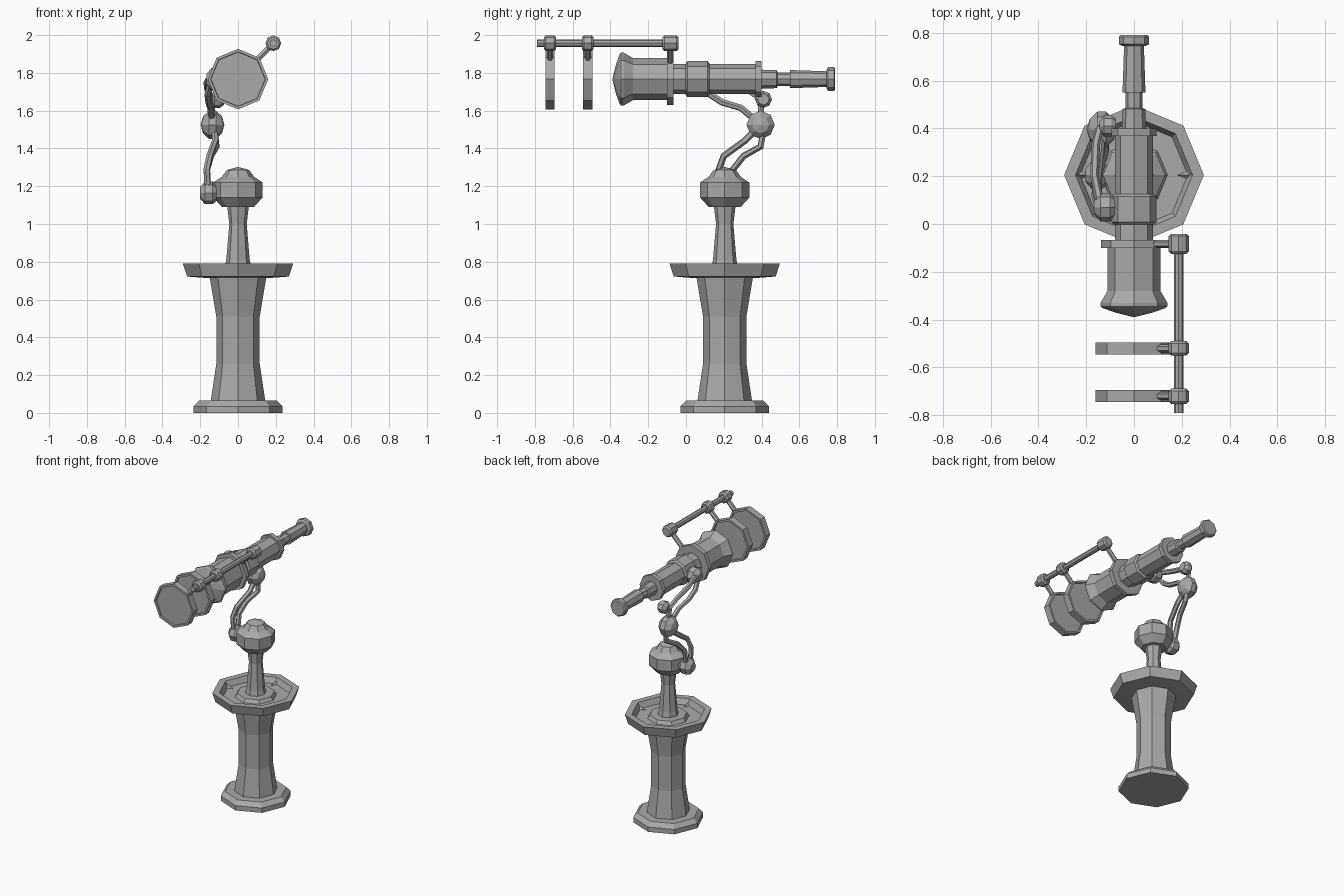
import bpy, bmesh
from math import pi, cos, sin
from mathutils import Matrix, Vector

if "Cube" in bpy.data.objects:
    bpy.data.objects.remove(bpy.data.objects["Cube"])

metal = bpy.data.materials.new("grey_metal")
metal.use_nodes = True
GREY = (0.4, 0.4, 0.4, 1)
metal.diffuse_color = GREY
metal.node_tree.nodes["Principled BSDF"].inputs["Base Color"].default_value = GREY

UP = Matrix.Identity(4)
ALONG_Y = Matrix.Rotation(-pi / 2, 4, 'X')
ALONG_X = Matrix.Rotation(pi / 2, 4, 'Y')
STAND_Y = 0.205
AXIS_Z = 1.767
ROD = Vector((0.187, 0, 1.957))


def lathe(name, profile, centre, axis=UP, sides=8):
    """Turn a (radius, height) profile around an axis, flat shaded."""
    bm = bmesh.new()
    rings = []
    for r, h in profile:
        if r == 0:
            rings.append([bm.verts.new((0, 0, h))] * sides)
        else:
            rings.append([bm.verts.new((r * cos(2 * pi * i / sides), r * sin(2 * pi * i / sides), h))
                          for i in range(sides)])
    for a, b in zip(rings, rings[1:]):
        for i in range(sides):
            j = (i + 1) % sides
            corners = list(dict.fromkeys((a[i], a[j], b[j], b[i])))
            if len(corners) > 2:
                bm.faces.new(corners)
    # flat caps on open ends
    for ring, r in ((rings[0], profile[0][0]), (rings[-1], profile[-1][0])):
        if r:
            bm.faces.new(ring)
    bmesh.ops.recalc_face_normals(bm, faces=bm.faces)
    bm.transform(Matrix.Translation(centre) @ axis)
    mesh = bpy.data.meshes.new(name)
    bm.to_mesh(mesh)
    bm.free()
    mesh.materials.append(metal)
    ob = bpy.data.objects.new(name, mesh)
    bpy.context.collection.objects.link(ob)
    return ob


def tube(name, points, radius):
    """Six-sided tube through points."""
    curve = bpy.data.curves.new(name, 'CURVE')
    curve.dimensions = '3D'
    curve.bevel_depth = radius
    curve.bevel_resolution = 1
    curve.use_fill_caps = True
    spline = curve.splines.new('POLY')
    spline.points.add(len(points) - 1)
    for p, co in zip(spline.points, points):
        p.co = (*co, 1)
    curve.materials.append(metal)
    ob = bpy.data.objects.new(name, curve)
    bpy.context.collection.objects.link(ob)
    bpy.ops.object.select_all(action='DESELECT')
    ob.select_set(True)
    bpy.context.view_layer.objects.active = ob
    bpy.ops.object.convert(target='MESH')
    for poly in ob.data.polygons:
        poly.use_smooth = False


# Pedestal
stand = (0, STAND_Y, 0)
lathe("base", [(.235, 0), (.235, .035), (.205, .065)], stand)
lathe("lower_column", [(.145, .06), (.115, .26), (.115, .51), (.15, .72)], stand)
lathe("tray", [(.18, .715), (.27, .722), (.292, .79), (.245, .79), (.225, .75), (.14, .75),
               (.125, .775), (.09, .775)], stand)
lathe("upper_column", [(.072, .76), (.062, .81), (.046, 1.0), (.058, 1.1)], stand)
lathe("head", [(.085, 1.09), (.13, 1.14), (.13, 1.22), (.085, 1.25), (.06, 1.285), (0, 1.302)], stand)

# Small pointed studs on the tray floor
for i in range(4):
    turn = Matrix.Rotation(i * pi / 2, 4, 'Z')
    spike = turn @ Matrix.Translation((.23, 0, .752)) @ Matrix.Rotation(-pi / 2, 4, 'Y')
    lathe("tray_stud", [(.018, 0), (0, .05)], stand, spike, 4)

# Telescope
scope = (0, 0, AXIS_Z)
lathe("objective_barrel", [(0, -.39), (.08, -.37), (.13, -.352), (.14, -.345), (.14, -.33),
                           (.111, -.28), (.111, -.09)], scope, ALONG_Y)
lathe("front_ring", [(.137, -.1), (.137, -.067)], scope, ALONG_Y)
lathe("main_barrel", [(.08, -.08), (.08, .38)], scope, ALONG_Y)
lathe("collar", [(.083, -.002), (.095, .008), (.095, .115), (.083, .125)], scope, ALONG_Y)
lathe("rear_ring", [(.095, .368), (.095, .4)], scope, ALONG_Y)
lathe("draw_tube", [(.05, .39), (.048, .48), (.036, .485), (.036, .55), (.048, .55), (.041, .76)],
      scope, ALONG_Y)
lathe("eyepiece", [(.05, .745), (.063, .752), (.063, .783), (.055, .79)], scope, ALONG_Y)

# Filter rod with hubs, struts and lens discs
rod = (ROD.x, 0, ROD.z)
lathe("filter_rod", [(.02, -.79), (.02, -.06)], rod, ALONG_Y)
for name, y, half in (("front", -.72, .032), ("middle", -.52, .03), ("rear", -.083, .042)):
    lathe(name + "_hub", [(.032, y - half), (.042, y - half + .01), (.042, y + half - .01),
                          (.032, y + half)], rod, ALONG_Y)
    outer = Vector((ROD.x, y, ROD.z))
    centre = Vector((0, y, AXIS_Z))
    reach = .45 if name == "rear" else .56
    tube(name + "_strut", [outer, centre.lerp(outer, reach)], .017)
for name, y in (("front", -.72), ("middle", -.52)):
    lathe(name + "_lens", [(0, y - .015), (.143, y - .015), (.145, y - .025), (.16, y - .025),
                           (.16, y + .025), (.145, y + .025), (.143, y + .015), (0, y + .015)],
          scope, ALONG_Y)

# Jointed arm
ball = [(0, -.063), (.045, -.05), (.075, -.018), (.075, .018), (.045, .05), (0, .063)]
lathe("elbow_joint", ball, (-.135, .395, 1.525), ALONG_X)
knob = [(.03, -.042), (.06, -.015), (.06, .025), (.04, .05)]
lathe("lower_joint", knob, (-.16, STAND_Y, 1.165), ALONG_X)
lathe("upper_joint", knob, (-.125, .07, 1.765), ALONG_X)
tube("lower_arm_front", [(-.16, .18, 1.18), (-.165, .175, 1.29), (-.15, .2, 1.36),
                         (-.12, .31, 1.44), (-.125, .38, 1.51)], .018)
tube("lower_arm_back", [(-.16, .225, 1.18), (-.165, .25, 1.29), (-.145, .305, 1.36),
                        (-.115, .395, 1.41), (-.125, .41, 1.5)], .018)
tube("upper_arm_front", [(-.145, .07, 1.75), (-.16, .12, 1.69), (-.155, .19, 1.645),
                         (-.145, .29, 1.615), (-.135, .38, 1.54)], .018)
tube("upper_arm_back", [(-.14, .08, 1.78), (-.165, .2, 1.75), (-.16, .33, 1.71),
                        (-.145, .395, 1.66), (-.135, .4, 1.55)], .018)
# Clamp under the rear ring
lathe("rear_clamp", [(.02, -.03), (.045, -.01), (.045, .02), (.03, .04)], (-.115, .41, 1.66), ALONG_X)
